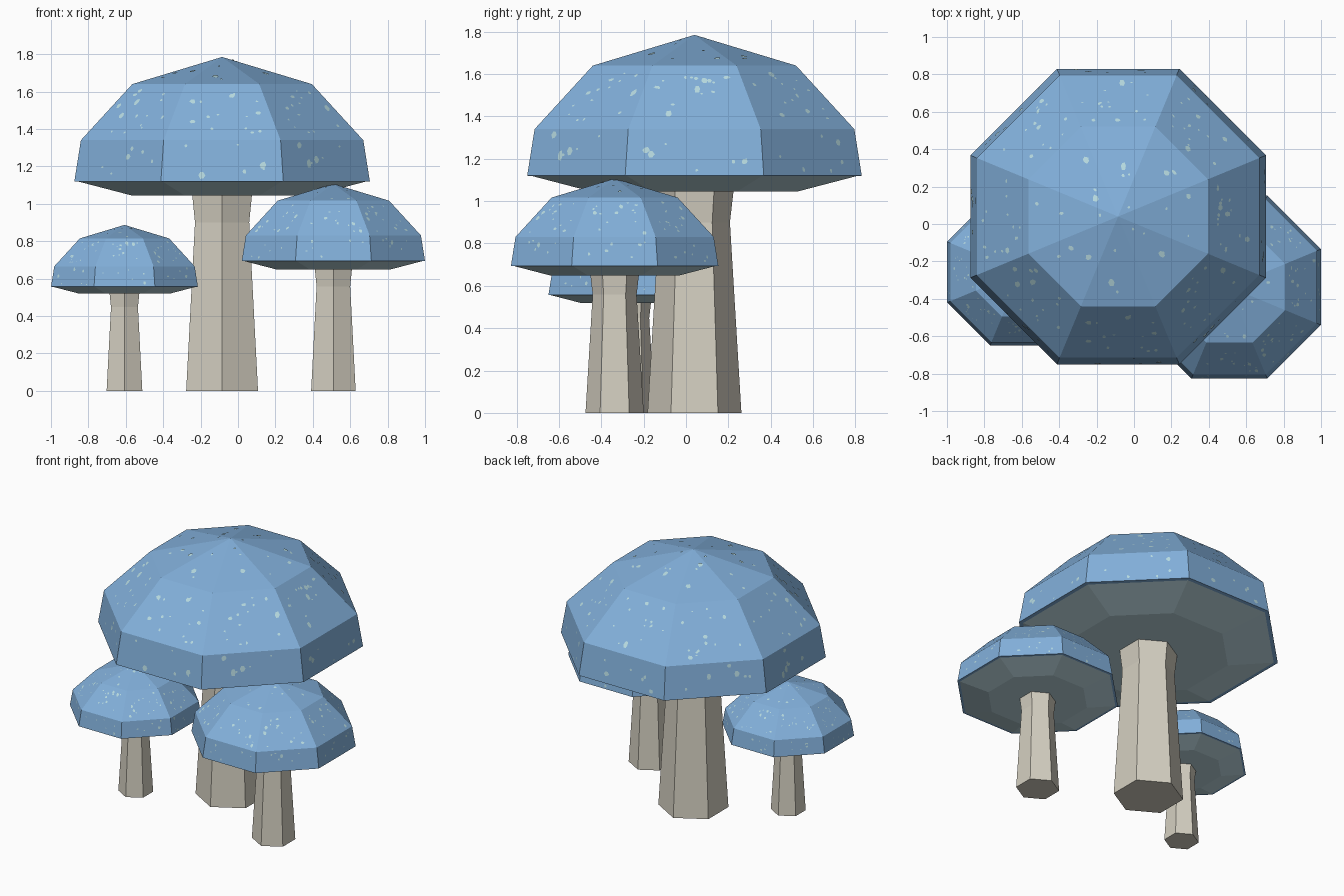
import bpy, bmesh, math, random
from mathutils import Vector

random.seed(7)
old = bpy.data.objects.get("Cube")
if old:
    bpy.data.objects.remove(old, do_unlink=True)


def material(name, rgb):
    linear = [(c / 255 / 12.92 if c < 11 else ((c / 255 + 0.055) / 1.055) ** 2.4) for c in rgb]
    mat = bpy.data.materials.new(name)
    mat.use_nodes = True
    mat.diffuse_color = (*linear, 1)
    mat.node_tree.nodes["Principled BSDF"].inputs["Base Color"].default_value = (*linear, 1)
    return mat


BLUE = material("cap blue", (130, 176, 219))
GILL = material("pale underside", (188, 215, 223))
STEM = material("stem beige", (212, 207, 193))
SPOT = material("pale spots", (184, 220, 226))


def make_object(name, bm, mats, origin, scale):
    mesh = bpy.data.meshes.new(name)
    bm.to_mesh(mesh)
    bm.free()
    for mat in mats:
        mesh.materials.append(mat)
    obj = bpy.data.objects.new(name, mesh)
    obj.location = (*origin, 0)
    obj.scale = (scale,) * 3
    bpy.context.collection.objects.link(obj)
    return obj


def ring_points(apothem, z, sides):
    # Corners of a polygon that has one flat side facing +x
    radius = apothem / math.cos(math.pi / sides)
    angles = [2 * math.pi * (i + 0.5) / sides for i in range(sides)]
    return [Vector((radius * math.cos(a), radius * math.sin(a), z)) for a in angles]


def loft(profile, sides, apex=None, lower_bands=0):
    # Profile runs top to bottom; the last bands and the base can use slot 1
    bm = bmesh.new()
    rings = [[bm.verts.new(p) for p in ring_points(r, z, sides)] for r, z in profile]
    for band, (up, low) in enumerate(zip(rings, rings[1:])):
        for i in range(sides):
            j = (i + 1) % sides
            face = bm.faces.new((up[i], low[i], low[j], up[j]))
            face.material_index = int(band >= len(rings) - 1 - lower_bands)
    base = bm.faces.new(list(reversed(rings[-1])))
    base.material_index = int(lower_bands > 0)
    if apex is None:
        bm.faces.new(rings[0])
    else:
        tip = bm.verts.new((0, 0, apex))
        for i in range(sides):
            bm.faces.new((rings[0][i], rings[0][(i + 1) % sides], tip))
    bmesh.ops.recalc_face_normals(bm, faces=bm.faces)
    return bm


CAP = [(0.48, 1.64), (0.755, 1.34), (0.79, 1.12), (0.765, 1.118), (0.485, 1.045)]
STALK = [(0.16, 1.05), (0.145, 0.9), (0.192, 0)]
APEX = 1.785


def spots():
    # Thin irregular flecks scattered over each flat panel of the cap
    bm = bmesh.new()
    levels = [ring_points(0.02, APEX, 8)] + [ring_points(r, z, 8) for r, z in CAP[:3]]
    for band, count in enumerate((3, 14, 6)):
        up, low = levels[band], levels[band + 1]
        for i in range(8):
            j = (i + 1) % 8
            side = (low[j] - low[i]).normalized()
            slope = ((up[i] + up[j]) - (low[i] + low[j])).normalized()
            normal = side.cross(slope)
            for _ in range(count):
                u, v = random.uniform(0.1, 0.9), random.uniform(0.1, 0.9)
                centre = low[i].lerp(low[j], u).lerp(up[i].lerp(up[j], u), v) + normal * 0.002
                size = random.choice((0.008, 0.011, 0.018))
                stretch = random.uniform(0.6, 1.5)
                corners = []
                for k in range(6):
                    a = math.tau * k / 6
                    r = size * random.uniform(0.7, 1.1)
                    corners.append(bm.verts.new(
                        centre + side * r * math.cos(a) + slope * r * stretch * math.sin(a)))
                bm.faces.new(corners)
    return bm


# Three copies of the same mushroom at different sizes
for label, origin, scale in (("large", (-0.085, 0.04), 1),
                             ("medium", (0.51, -0.337), 0.62),
                             ("small", (-0.607, -0.257), 0.497)):
    make_object(label + "_cap", loft(CAP, 8, APEX, 1), [BLUE, GILL], origin, scale)
    make_object(label + "_stem", loft(STALK, 6), [STEM], origin, scale)
    make_object(label + "_cap_spots", spots(), [SPOT], origin, scale)
